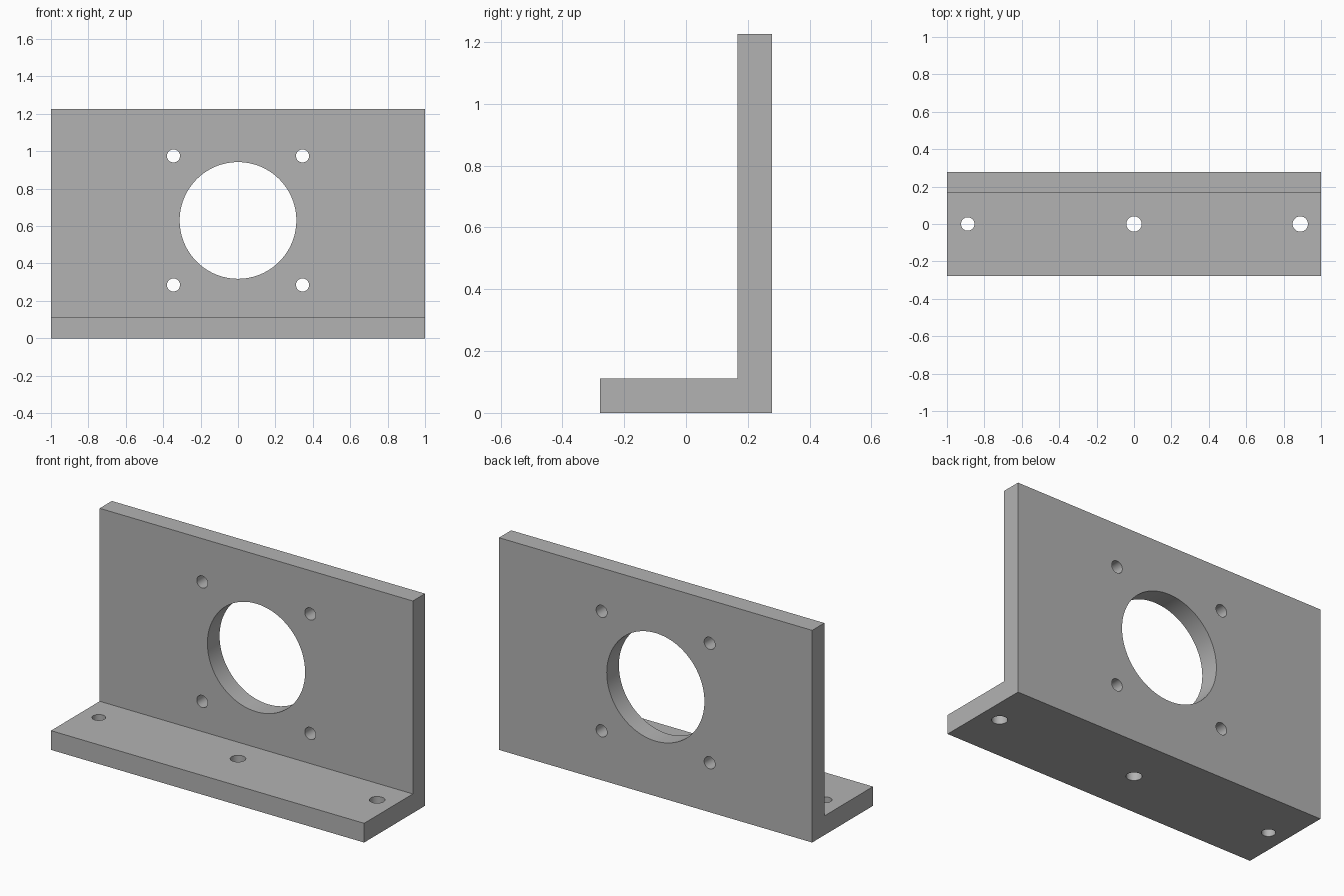
import bpy
import bmesh
import math

default = bpy.data.objects.get("Cube")
if default:
    bpy.data.objects.remove(default, do_unlink=True)

WIDTH, HEIGHT, DEPTH, THICK = 2.0, 1.225, 0.555, 0.111
FRONT, BACK = -DEPTH / 2, DEPTH / 2
WALL_Y = BACK - THICK / 2

grey = bpy.data.materials.new("plain_grey")
grey.use_nodes = True
colour = (0.45, 0.45, 0.45, 1)
grey.diffuse_color = colour
grey.node_tree.nodes["Principled BSDF"].inputs["Base Color"].default_value = colour

# L-shaped profile extruded along the width
profile = [(FRONT, 0), (BACK, 0), (BACK, HEIGHT), (BACK - THICK, HEIGHT),
           (BACK - THICK, THICK), (FRONT, THICK)]
bm = bmesh.new()
face = bm.faces.new([bm.verts.new((-WIDTH / 2, y, z)) for y, z in profile])
extruded = bmesh.ops.extrude_face_region(bm, geom=[face])
moved = [v for v in extruded["geom"] if isinstance(v, bmesh.types.BMVert)]
bmesh.ops.translate(bm, verts=moved, vec=(WIDTH, 0, 0))
bmesh.ops.recalc_face_normals(bm, faces=bm.faces)
mesh = bpy.data.meshes.new("angle_bracket")
bm.to_mesh(mesh)
bm.free()
bracket = bpy.data.objects.new("angle_bracket", mesh)
bpy.context.collection.objects.link(bracket)
mesh.materials.append(grey)


def drill(name, location, radius, sides, through_wall):
    """Cut a round hole through the wall (along y) or the base (along z)."""
    rotation = (math.pi / 2, 0, 0) if through_wall else (0, 0, 0)
    bpy.ops.mesh.primitive_cylinder_add(vertices=sides, radius=radius, depth=THICK * 1.6,
                                        location=location, rotation=rotation)
    cutter = bpy.context.object
    cutter.name = name
    cutter.data.materials.append(grey)
    cutter.hide_render = True
    cut = bracket.modifiers.new(name, 'BOOLEAN')
    cut.operation = 'DIFFERENCE'
    cut.solver = 'EXACT'
    cut.object = cutter
    bpy.context.view_layer.objects.active = bracket
    bpy.ops.object.modifier_apply(modifier=cut.name)
    bpy.data.objects.remove(cutter, do_unlink=True)


# Large opening with four screw holes around it
CENTRE_Z, SPACING = 0.63, 0.345
drill("main_opening", (0, WALL_Y, CENTRE_Z), 0.312, 96, True)
for sx in (-1, 1):
    for sz in (-1, 1):
        drill("screw_hole", (sx * SPACING, WALL_Y, CENTRE_Z + sz * SPACING), 0.035, 32, True)

# Mounting holes in the base
for x, radius in ((-0.889, 0.036), (0, 0.041), (0.889, 0.041)):
    drill("mounting_hole", (x, 0, THICK / 2), radius, 32, False)

# Smooth hole walls, sharp plate edges
bpy.ops.object.select_all(action='DESELECT')
bracket.select_set(True)
bpy.context.view_layer.objects.active = bracket
bpy.ops.object.shade_smooth_by_angle(angle=math.radians(30))
